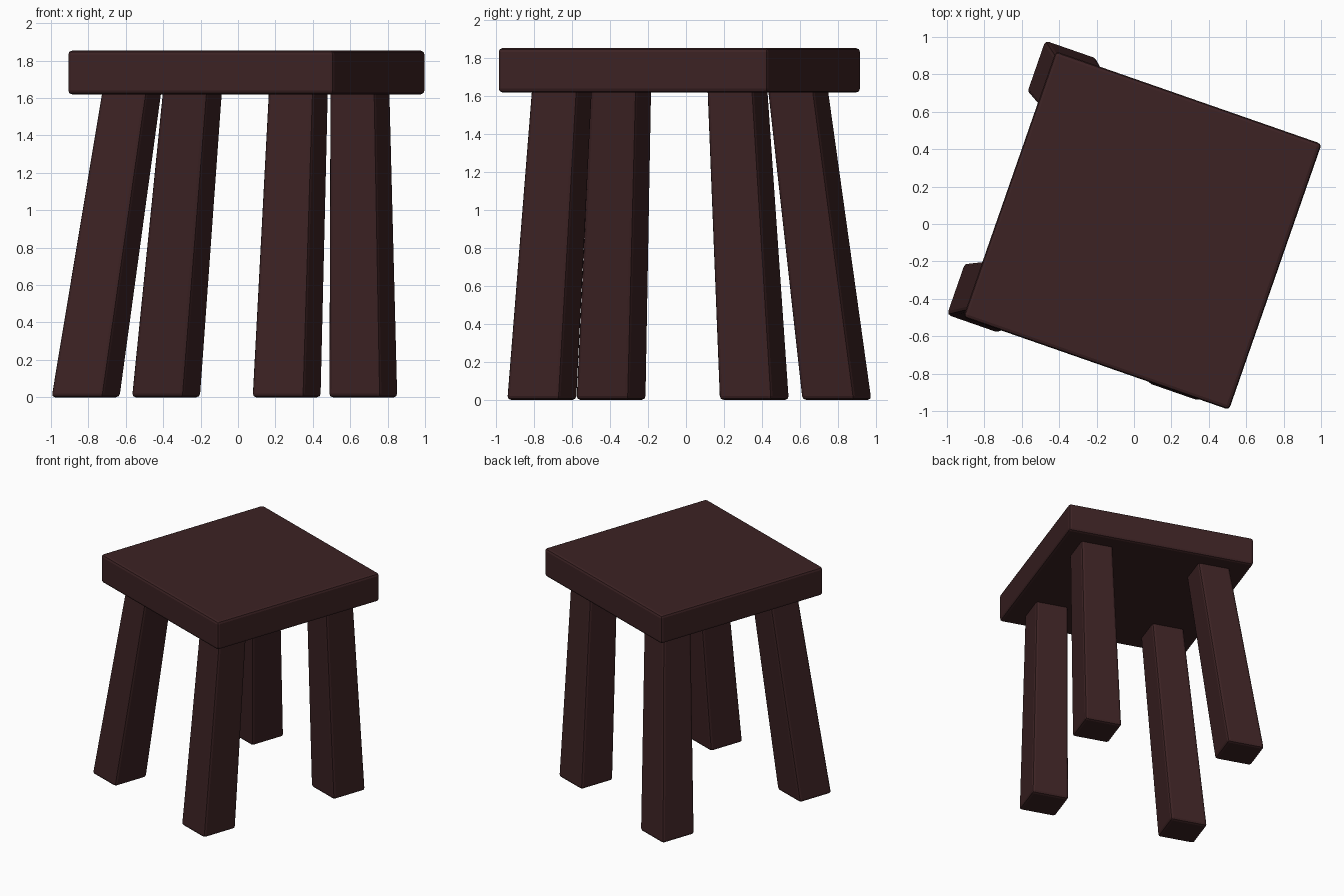
import bpy
import bmesh
import math
from mathutils import Vector, Matrix

cube = bpy.data.objects.get("Cube")
if cube:
    bpy.data.objects.remove(cube)

# Dark stained wood
wood = bpy.data.materials.new("dark_brown_wood")
wood.use_nodes = True
COLOUR = (0.045, 0.016, 0.017, 1)
wood.diffuse_color = COLOUR
wood.node_tree.nodes["Principled BSDF"].inputs["Base Color"].default_value = COLOUR

TURN = Matrix.Rotation(math.radians(-19.2), 3, 'Z')
SEAT_BOTTOM, SEAT_TOP = 1.62, 1.853


def post(name, low, high, low_width, high_width, bevel):
    """Square block running between two centres, with softened edges."""
    bm = bmesh.new()
    bmesh.ops.create_cube(bm, size=1)
    for v in bm.verts:
        centre, width = (high, high_width) if v.co.z > 0 else (low, low_width)
        v.co = TURN @ Vector((v.co.x * width, v.co.y * width, 0)) + Vector(centre)
    bmesh.ops.bevel(bm, geom=bm.edges[:], offset=bevel, segments=2,
                    profile=0.5, affect='EDGES')
    mesh = bpy.data.meshes.new(name)
    bm.to_mesh(mesh)
    bm.free()
    mesh.materials.append(wood)
    obj = bpy.data.objects.new(name, mesh)
    bpy.context.collection.objects.link(obj)
    return obj


# Seat slab
post("seat", (0.045, -0.035, SEAT_BOTTOM), (0.045, -0.035, SEAT_TOP), 1.505, 1.505, 0.02)

# Splayed, tapering legs: foot centre and centre where it meets the seat
legs = {
    "front_right_leg": ((-0.815, -0.395), (-0.57, -0.342)),
    "back_right_leg": ((-0.385, 0.795), (-0.245, 0.592)),
    "front_left_leg": ((0.26, -0.76), (0.322, -0.655)),
    "back_left_leg": ((0.67, 0.36), (0.652, 0.272)),
}
for name, (foot, top) in legs.items():
    low = Vector((*foot, 0))
    meet = Vector((*top, SEAT_BOTTOM))
    # Run the leg a little way into the seat
    post(name, low, low.lerp(meet, 1.05), 0.295, 0.256, 0.02)
